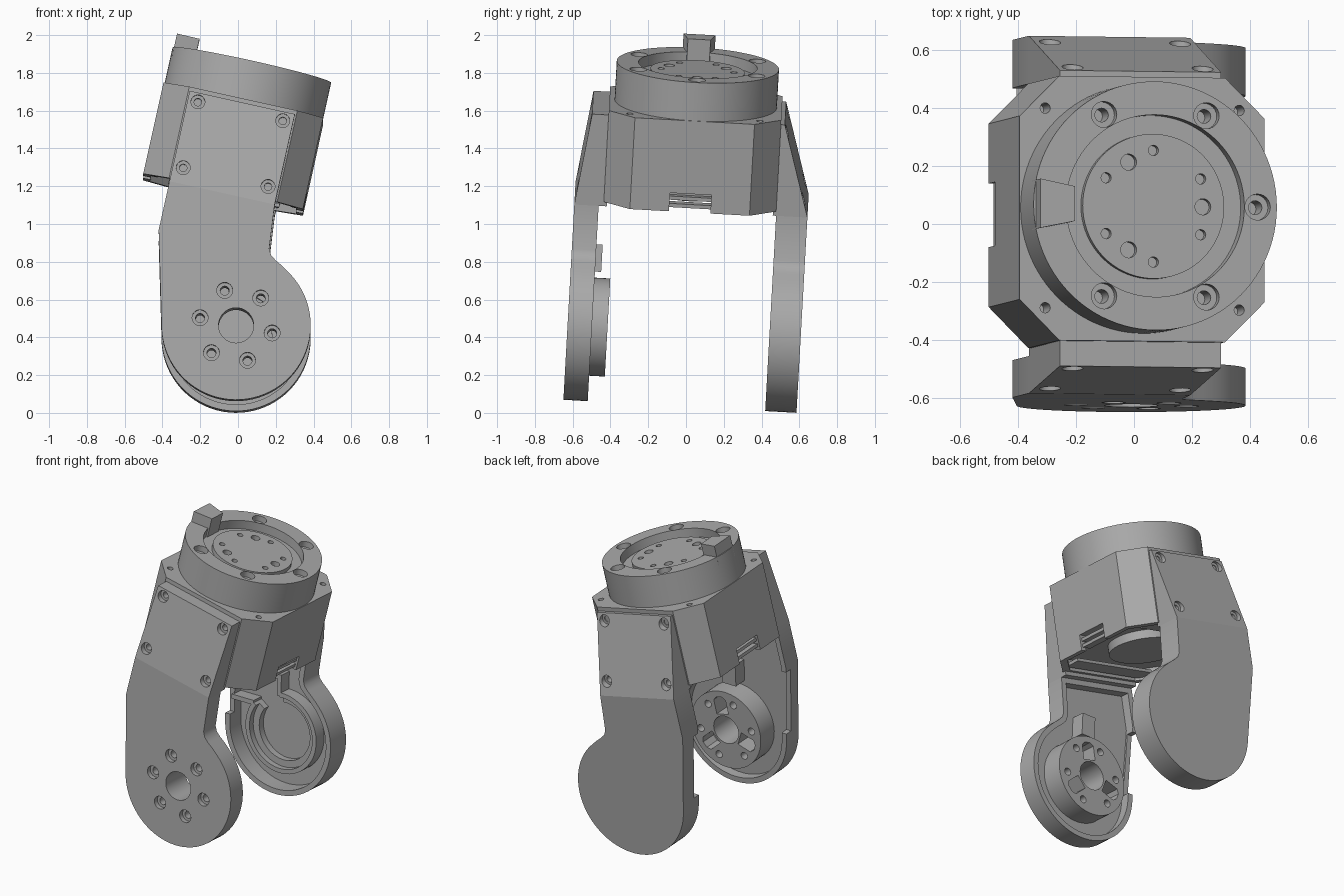
import bpy, bmesh, math
from mathutils import Matrix, Vector

if "Cube" in bpy.data.objects:
    bpy.data.objects.remove(bpy.data.objects["Cube"])

# Frames: the brackets lean back slightly, the housing is also turned about the hinge axis
TILT = math.radians(12.5)
C, S = math.cos(TILT), math.sin(TILT)
AX, AY = -0.327, -0.04
ARM = Matrix.Rotation(math.radians(-3.2), 4, 'X')
BODY = ARM @ Matrix.Rotation(TILT, 4, 'Y') @ Matrix.Translation((AX, AY, 0))
HX, HZ, HR = -0.01, 0.428, 0.395          # hinge centre and bracket radius

grey = bpy.data.materials.new("grey_plastic")
grey.diffuse_color = (0.4, 0.4, 0.4, 1)
grey.use_nodes = True
grey.node_tree.nodes["Principled BSDF"].inputs["Base Color"].default_value = grey.diffuse_color


def circle(x, y, r, n=32):
    return [(x + r * math.cos(2 * math.pi * i / n), y + r * math.sin(2 * math.pi * i / n)) for i in range(n)]


def polar(x, y, r, deg):
    return x + r * math.cos(math.radians(deg)), y + r * math.sin(math.radians(deg))


def rect(x0, x1, y0, y1):
    return [(x0, y0), (x1, y0), (x1, y1), (x0, y1)]


def octagon(hx, hy, c):
    return [(hx, -hy + c), (hx, hy - c), (hx - c, hy), (-hx + c, hy),
            (-hx, hy - c), (-hx, -hy + c), (-hx + c, -hy), (hx - c, -hy)]


def sector(r0, r1, a0, a1, n=12):
    angs = [a0 + (a1 - a0) * i / n for i in range(n + 1)]
    return [polar(HX, HZ, r1, a) for a in angs] + [polar(HX, HZ, r0, a) for a in reversed(angs)]


def inset(pts, t):
    """Move a counter-clockwise outline inward by t."""
    out = []
    for i, p in enumerate(pts):
        a, b, c = Vector(pts[i - 1]), Vector(p), Vector(pts[(i + 1) % len(pts)])
        d, e = (b - a).normalized(), (c - b).normalized()
        n, m = Vector((-d.y, d.x)), Vector((-e.y, e.x))
        out.append(tuple(b + (n + m) * (t / (1 + n.dot(m)))))
    return out


def prism(name, shapes, axis, frame):
    """Extrude each (outline, start, end) along an axis into one object."""
    put = {'x': lambda u, v, d: (d, u, v), 'y': lambda u, v, d: (u, d, v), 'z': lambda u, v, d: (u, v, d)}[axis]
    bm = bmesh.new()
    for pts, d0, d1 in shapes:
        lo = [bm.verts.new(put(u, v, d0)) for u, v in pts]
        hi = [bm.verts.new(put(u, v, d1)) for u, v in pts]
        bm.faces.new(lo)
        bm.faces.new(hi)
        for i in range(len(pts)):
            j = (i + 1) % len(pts)
            bm.faces.new((lo[i], lo[j], hi[j], hi[i]))
    bmesh.ops.recalc_face_normals(bm, faces=bm.faces)
    me = bpy.data.meshes.new(name)
    bm.to_mesh(me)
    bm.free()
    me.materials.append(grey)
    ob = bpy.data.objects.new(name, me)
    ob.matrix_world = frame
    bpy.context.collection.objects.link(ob)
    return ob


def combine(ob, shapes, axis, frame, op='DIFFERENCE'):
    tool = prism("cutter", shapes, axis, frame)
    mod = ob.modifiers.new("cut", 'BOOLEAN')
    mod.operation, mod.solver, mod.object = op, 'EXACT', tool
    bpy.context.view_layer.update()
    dg = bpy.context.evaluated_depsgraph_get()
    me = bpy.data.meshes.new_from_object(ob.evaluated_get(dg))
    ob.modifiers.clear()
    ob.data = me
    bpy.data.objects.remove(tool)


# Housing: octagonal box, hollow underneath, with cable notches on both sides
housing = prism("housing", [(octagon(0.433, 0.457, 0.14), 1.11, 1.606)], 'z', BODY)
combine(housing, [(octagon(0.395, 0.42, 0.13), 1.0, 1.18)], 'z', BODY)
combine(housing, [(rect(-0.11, 0.11, 1.0, 1.21), -0.6, -0.38), (rect(-0.11, 0.11, 1.0, 1.21), 0.38, 0.6)], 'x', BODY)
combine(housing, [(circle(sx * 0.343, sy * 0.345, 0.018, 16), 1.5, 1.7)
                  for sx in (-1, 1) for sy in (-1, 1)], 'z', BODY)
prism("bottom_hub", [(circle(0, 0, 0.23, 64), 1.125, 1.2)], 'z', BODY)
prism("bottom_plate", [(rect(-0.3, 0.3, sy * 0.3, sy * 0.41), 1.125, 1.145) for sy in (-1, 1)], 'z', BODY)
prism("notch_steps", [(rect(-0.11, 0.11, z, z + 0.02), sx * 0.36, sx * 0.42)
                      for sx in (-1, 1) for z in (1.13, 1.17)], 'x', BODY)

# Top ring with counterbored screws
ring = prism("top_ring", [(circle(0, 0, 0.43, 96), 1.6, 1.814)], 'z', BODY)
combine(ring, [(circle(0, 0, 0.315, 96), 1.755, 1.9)], 'z', BODY)
spots = [polar(0, 0, 0.362, 60 * k) for k in range(6) if k != 3]
combine(ring, [(circle(x, y, 0.045, 24), 1.775, 1.9) for x, y in spots], 'z', BODY)
combine(ring, [(circle(x, y, 0.024, 16), 1.68, 1.9) for x, y in spots], 'z', BODY)

# Output disc with its bolt pattern
disc = prism("output_disc", [(circle(0, 0, 0.25, 72), 1.7, 1.785)], 'z', BODY)
combine(disc, [(circle(*polar(0, 0, 0.193, 30 + 60 * k), 0.018, 16), 1.72, 1.9) for k in range(6)]
        + [(circle(*polar(0, 0, 0.175, 120 * k), 0.028, 20), 1.72, 1.9) for k in range(3)], 'z', BODY)

# Index tab on the ring
prism("index_tab", [([(-0.422, -0.085), (-0.3, -0.06), (-0.3, 0.06), (-0.422, 0.085)], 1.75, 1.887)], 'z', BODY)


# Bracket outline: round hinge end, waist, then the straight neck
def neck(x, z):
    x += AX
    return x * C + z * S, -x * S + z * C


outline = [polar(HX, HZ, HR, 45 - 225 * i / 48) for i in range(49)]
outline += [(-0.42, 0.934), neck(-0.285, 1.085), neck(0.285, 1.085),
            (0.165, 0.834), (0.175, 0.8), (0.2, 0.772), (0.235, 0.742)]
outline.reverse()


def bracket(name, outer, floor, rim, top, body):
    """Cupped lower arm plus the sloping pad bolted to the housing."""
    arm = prism(name, [(outline, outer, rim)], 'y', ARM)
    s = 1 if outer > 0 else -1
    combine(arm, [(inset(outline, 0.035), floor, rim - s * 0.2)], 'y', ARM)
    combine(arm, [(rect(-0.5, -0.34, 0.47, 0.9), rim + s * 0.05, rim - s * 0.1)], 'y', ARM)
    pad = [(outer - AY, 1.085), (top - AY, 1.58), (body - AY, 1.58), (body - AY, 1.085)]
    pad_ob = prism(name + "_pad", [(pad, -0.285, 0.285)], 'x', BODY)
    for r, depth in ((0.037, 0.03), (0.02, 0.07)):
        for z, face in ((1.172, outer + (top - outer) * 0.18), (1.532, outer + (top - outer) * 0.9)):
            y = face - AY
            combine(pad_ob, [(circle(x, z, r, 20), y + s * 0.1, y - s * depth) for x in (-0.23, 0.23)], 'y', BODY)
    return arm


front_arm = bracket("front_bracket", -0.652, -0.585, -0.523, -0.584, -0.48)
back_arm = bracket("back_bracket", 0.584, 0.535, 0.418, 0.4376, 0.40)

# Front hinge hub: disc with bore, six screws and three relief slots
combine(front_arm, [(circle(HX, HZ, 0.26, 64), -0.6, -0.44)], 'y', ARM, 'UNION')
slots = []
for k in range(3):
    a = math.radians(78 + 120 * k)
    d, n = Vector((math.cos(a), math.sin(a))), Vector((-math.sin(a), math.cos(a)))
    c = Vector((HX, HZ))
    slots.append(([tuple(c + d * u + n * v) for u, v in
                   ((0.105, -0.045), (0.2, -0.045), (0.22, -0.02), (0.22, 0.02), (0.2, 0.045), (0.105, 0.045))],
                  -0.55, -0.4))
combine(front_arm, slots, 'y', ARM)
combine(front_arm, [(circle(HX, HZ, 0.093, 40), -0.8, -0.3)], 'y', ARM)
bolts = [polar(HX, HZ, 0.195, 48 + 60 * k) for k in range(6)]
combine(front_arm, [(circle(x, z, 0.042, 24), -0.7, -0.62) for x, z in bolts], 'y', ARM)
combine(front_arm, [(circle(x, z, 0.024, 16), -0.7, -0.4) for x, z in bolts], 'y', ARM)
prism("cable_clip", [(rect(-0.06, 0.04, 0.72, 0.865), -0.59, -0.49)], 'y', ARM)

# Back hinge seat: stepped open ring with cable guide ribs
prism("bearing_ring", [(sector(0.235, 0.265, -215, 95, 48), 0.45, 0.54),
                       (sector(0.19, 0.236, -215, 95, 48), 0.49, 0.54)], 'y', ARM)
prism("cable_ribs", [([(-0.05, 0.67), (-0.02, 0.67), (-0.02, 0.78), (-0.05, 0.78)], 0.45, 0.54),
                     (rect(-0.16, -0.02, 0.78, 0.81), 0.45, 0.54),
                     (rect(-0.385, -0.22, 0.56, 0.59), 0.45, 0.54)], 'y', ARM)

# Smooth round walls, keep edges crisp
for ob in bpy.context.scene.objects:
    ob.select_set(True)
    bpy.context.view_layer.objects.active = ob
bpy.ops.object.shade_smooth_by_angle(angle=math.radians(30))
